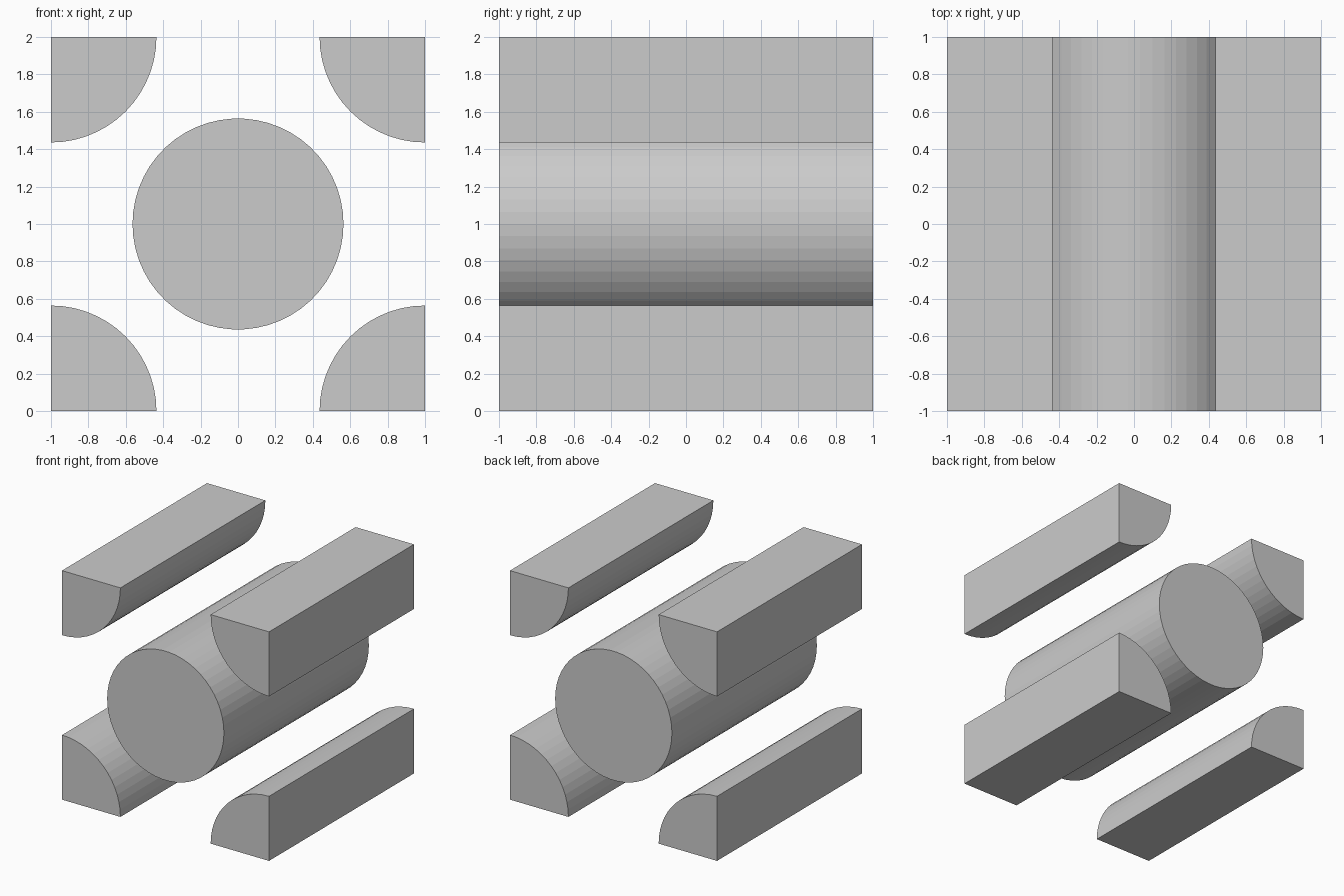
import bpy, bmesh
from math import sin, cos, pi

if "Cube" in bpy.data.objects:
    bpy.data.objects.remove(bpy.data.objects["Cube"])

R = 0.564      # fibre radius
HALF = 1.0     # half length along y


def prism(name, profile):
    """Extrude an (x, z) profile along y through the whole cell."""
    bm = bmesh.new()
    face = bm.faces.new([bm.verts.new((x, -HALF, z)) for x, z in profile])
    new = bmesh.ops.extrude_face_region(bm, geom=[face])["geom"]
    verts = [v for v in new if isinstance(v, bmesh.types.BMVert)]
    bmesh.ops.translate(bm, verts=verts, vec=(0, 2 * HALF, 0))
    bmesh.ops.recalc_face_normals(bm, faces=bm.faces)
    mesh = bpy.data.meshes.new(name)
    bm.to_mesh(mesh)
    bm.free()
    obj = bpy.data.objects.new(name, mesh)
    bpy.context.collection.objects.link(obj)


def arc(cx, cz, sx, sz, sweep, steps):
    return [(cx + sx * R * cos(sweep * i / steps),
             cz + sz * R * sin(sweep * i / steps)) for i in range(steps + 1)]


# Full round bar in the middle
prism("centre_rod", arc(0, 1, 1, 1, 2 * pi, 54)[:-1])

# Quarter-round bars on the four long edges
for side, sx in (("left", -1), ("right", 1)):
    for level, cz, sz in (("bottom", 0, 1), ("top", 2, -1)):
        prism(f"{level}_{side}_quarter_rod",
              [(sx, cz)] + arc(sx, cz, -sx, sz, pi / 2, 14))
